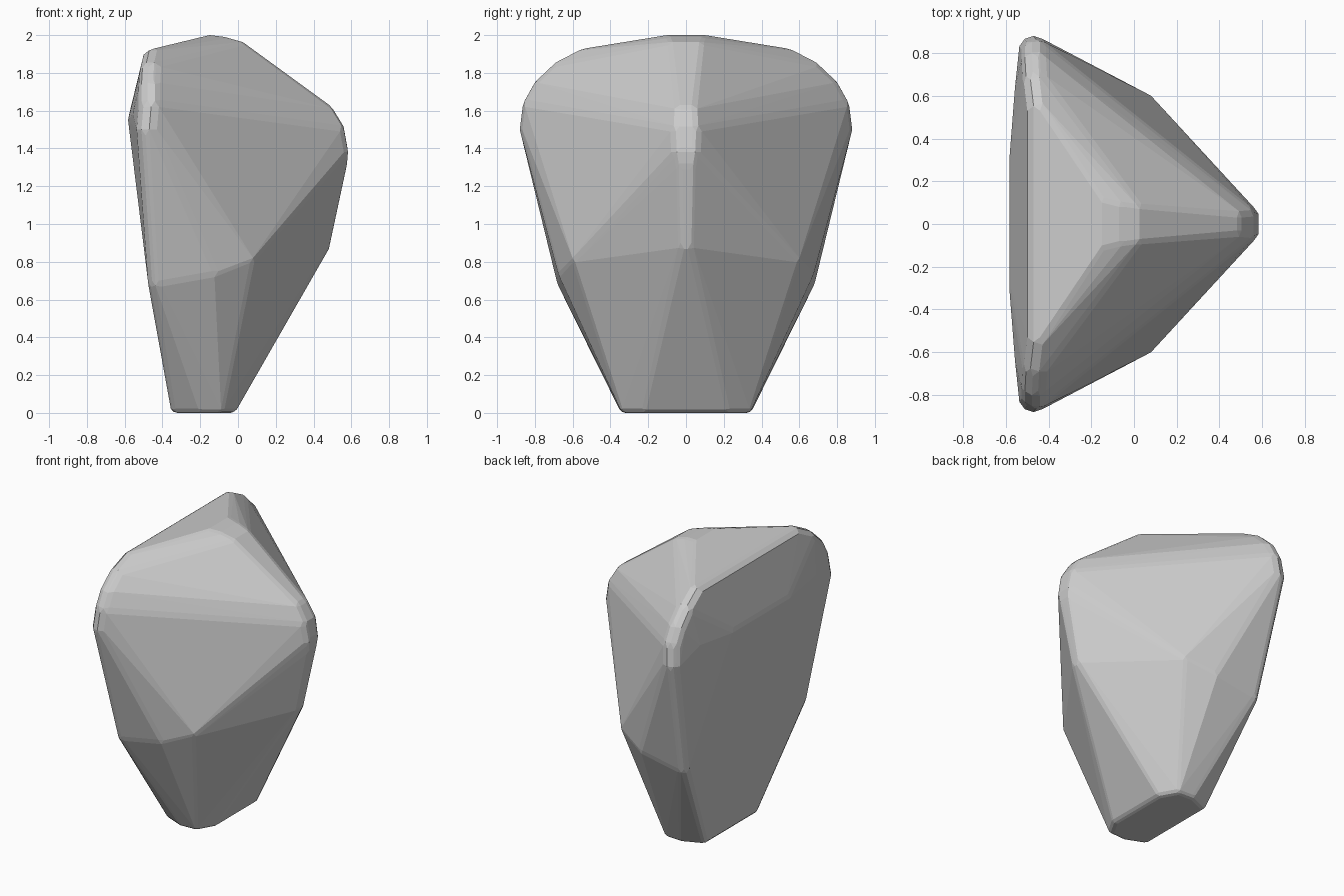
import bpy, bmesh
from mathutils import Vector

if "Cube" in bpy.data.objects:
    bpy.data.objects.remove(bpy.data.objects["Cube"])

# Rounded corners of the stone: x, y, z, rounding radius (mirrored in y)
corners = [
    # flat foot
    (-0.32, 0.27, 0.04, 0.04), (-0.20, 0.32, 0.04, 0.04),
    (-0.10, 0.315, 0.04, 0.04), (-0.04, 0.21, 0.04, 0.04),
    # side knuckle and lower back ridge
    (0.05, 0.56, 0.82, 0.05), (-0.14, 0.62, 0.75, 0.06),
    (-0.42, 0.625, 0.70, 0.06),
    # wide back shoulder
    (-0.47, 0.81, 1.50, 0.07), (-0.46, 0.795, 1.62, 0.07),
    (-0.46, 0.745, 1.71, 0.07), (-0.455, 0.655, 1.795, 0.07),
    (-0.44, 0.53, 1.86, 0.07),
    # bulge of the back face
    (-0.525, 0.30, 1.55, 0.06), (-0.50, 0.62, 1.58, 0.06),
    # crown
    (-0.15, 0.10, 1.95, 0.05), (-0.07, 0.08, 1.94, 0.05),
    (0.00, 0.07, 1.92, 0.05),
    # front nose
    (0.45, 0.03, 1.58, 0.06), (0.505, 0.035, 1.49, 0.06),
    (0.525, 0.03, 1.38, 0.06), (0.52, 0.02, 1.32, 0.06),
    (0.43, 0.01, 0.90, 0.06),
]

# Small ball template
ball = bmesh.new()
bmesh.ops.create_icosphere(ball, subdivisions=2, radius=1)
dirs = [v.co.copy() for v in ball.verts]
ball.free()

# Faceted stone: hull wrapped around the corner balls
bm = bmesh.new()
for x, y, z, r in corners:
    for side in (1, -1):
        for d in dirs:
            bm.verts.new(Vector((x, y * side, z)) + d * r)
bmesh.ops.remove_doubles(bm, verts=bm.verts[:], dist=0.001)
bmesh.ops.convex_hull(bm, input=bm.verts[:], use_existing_faces=False)
bmesh.ops.delete(bm, geom=[v for v in bm.verts if not v.link_faces], context='VERTS')
bmesh.ops.recalc_face_normals(bm, faces=bm.faces[:])

# Ground it exactly on z = 0
low = min(v.co.z for v in bm.verts)
bmesh.ops.translate(bm, verts=bm.verts[:], vec=(0, 0, -low))

mesh = bpy.data.meshes.new("stone")
bm.to_mesh(mesh)
bm.free()
stone = bpy.data.objects.new("stone", mesh)
bpy.context.collection.objects.link(stone)
